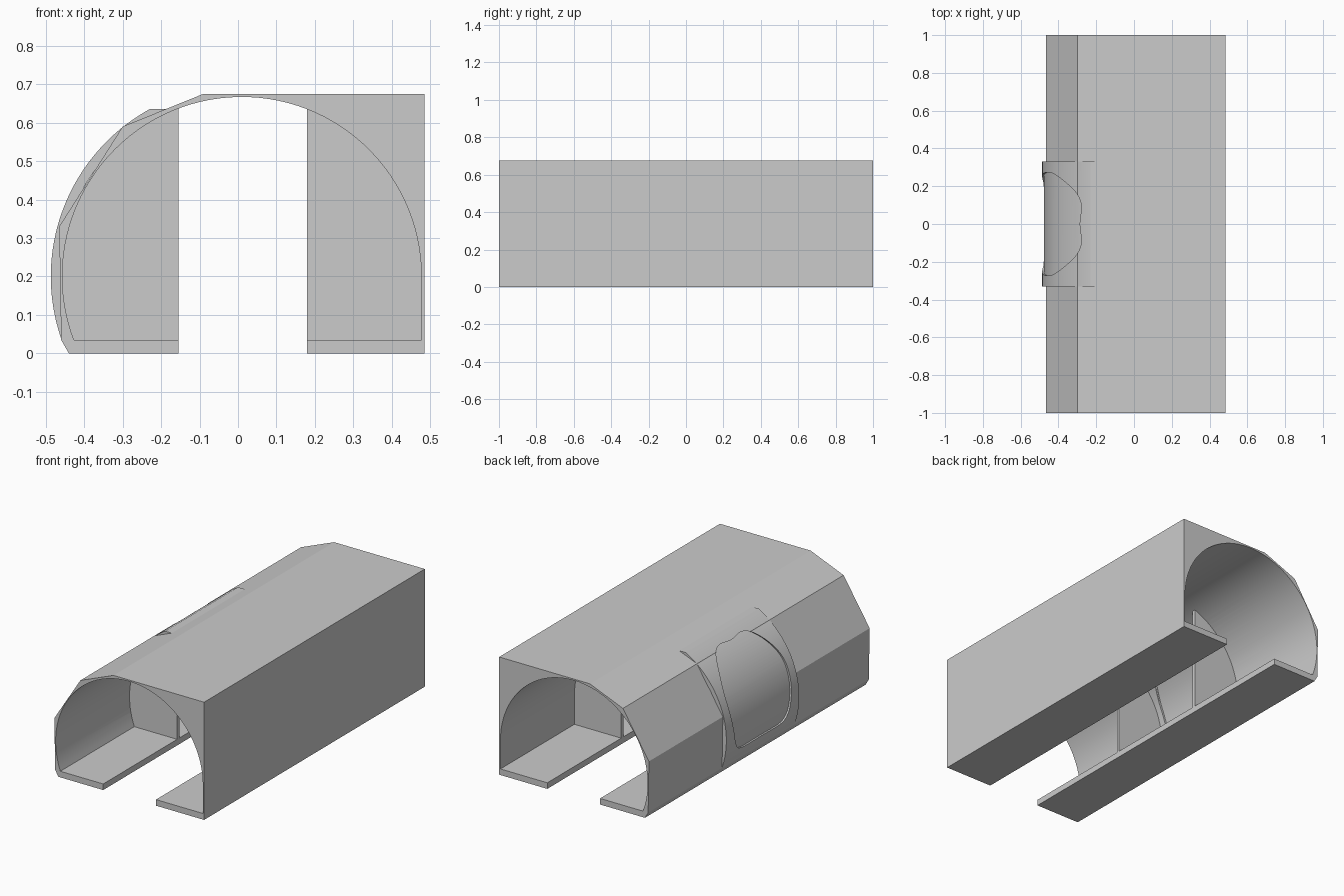
import bpy, bmesh, math

if "Cube" in bpy.data.objects:
    bpy.data.objects.remove(bpy.data.objects["Cube"])

CX, CZ = 0.01, 0.20        # centre of the arch
R_IN, R_OUT = 0.467, 0.497  # inner arch and outer plate radii


def arc(r, a0, a1, n):
    """Points on the arch circle, angles in radians."""
    return [(CX + r * math.cos(a0 + (a1 - a0) * i / n),
             CZ + r * math.sin(a0 + (a1 - a0) * i / n)) for i in range(n + 1)]


def left_angle(r, z):
    """Angle of the left-hand arch point at height z."""
    return math.pi - math.asin((z - CZ) / r)


def prism(name, pts, start, end, axis="y"):
    """Extrude a closed profile: (x, z) along y, or (y, z) along x."""
    bm = bmesh.new()
    place = (lambda p: (p[0], start, p[1])) if axis == "y" else (lambda p: (start, p[0], p[1]))
    face = bm.faces.new([bm.verts.new(place(p)) for p in pts])
    ext = bmesh.ops.extrude_face_region(bm, geom=[face])
    move = (0, end - start, 0) if axis == "y" else (end - start, 0, 0)
    bmesh.ops.translate(bm, vec=move,
                        verts=[v for v in ext["geom"] if isinstance(v, bmesh.types.BMVert)])
    bmesh.ops.recalc_face_normals(bm, faces=bm.faces)
    mesh = bpy.data.meshes.new(name)
    bm.to_mesh(mesh)
    bm.free()
    ob = bpy.data.objects.new(name, mesh)
    bpy.context.collection.objects.link(ob)
    return ob


def activate(ob):
    bpy.ops.object.select_all(action="DESELECT")
    ob.select_set(True)
    bpy.context.view_layer.objects.active = ob


def boolean(ob, cutter, op):
    mod = ob.modifiers.new("window", "BOOLEAN")
    mod.operation, mod.object, mod.solver = op, cutter, "EXACT"
    activate(ob)
    bpy.ops.object.modifier_apply(modifier=mod.name)


def smooth_loop(pts, steps=6):
    """Closed Catmull-Rom curve through pts."""
    out, n = [], len(pts)
    for i in range(n):
        p = [pts[(i + k - 1) % n] for k in range(4)]
        for s in range(steps):
            t = s / steps
            out.append(tuple(0.5 * (2 * b + (c - a) * t + (2 * a - 5 * b + 4 * c - d) * t * t
                                    + (3 * b - a - 3 * c + d) * t ** 3)
                             for a, b, c, d in zip(*p)))
    return out


# Main shell: faceted outside, round arch inside, slot in the floor
outer = [(-0.155, 0.035), (-0.155, 0), (-0.44, 0), (-0.46, 0.035), (-0.465, 0.33), (-0.30, 0.59),
         (-0.09, 0.675), (0.485, 0.675), (0.485, 0), (0.18, 0), (0.18, 0.035), (0.477, 0.035)]
shell = prism("shell", outer + arc(R_IN, 0, left_angle(R_IN, 0.035), 64), -1, 1)

# Curved plate standing proud of the left side
R_PL = 0.472
plate_pts = (arc(R_OUT, left_angle(R_OUT, 0.035), left_angle(R_OUT, 0.635), 40)
             + [(-0.19, 0.635)]
             + arc(R_PL, left_angle(R_PL, 0.635), left_angle(R_PL, 0.035), 40))
plate = prism("window_plate", plate_pts, -0.33, 0.33)

# Window outline, mirrored about y = 0
half = [(0.10, 0.604), (0.17, 0.580), (0.23, 0.515), (0.268, 0.43), (0.272, 0.33),
        (0.258, 0.22), (0.235, 0.14), (0.18, 0.10)]
outline = smooth_loop([(0, 0.598)] + half + [(0, 0.098)] + [(-y, z) for y, z in reversed(half)])
cutter = prism("window_cutter", outline, -0.6, -0.1, "x")
cutter.hide_render = True

# Recessed pane filling the window
pane = prism("window_pane",
             arc(0.487, left_angle(0.487, 0.05), left_angle(0.487, 0.63), 40)
             + arc(0.478, left_angle(0.478, 0.63), left_angle(0.478, 0.05), 40), -0.31, 0.31)
boolean(pane, cutter, "INTERSECT")
for ob in (shell, plate):
    boolean(ob, cutter, "DIFFERENCE")
bpy.data.objects.remove(cutter)

# Thin partitions on both sides of the passage
R_PT = 0.469
left_pts = [(-0.155, 0.03)] + arc(R_PT, left_angle(R_PT, 0.03),
                                  math.acos((-0.155 - CX) / R_PT), 32)
right_pts = [(0.18, 0.03), (0.48, 0.03)] + arc(R_PT, 0, math.acos((0.18 - CX) / R_PT), 32)
partitions = []
for y, end in ((-0.32, "front"), (0.32, "back")):
    for side, pts in (("left", left_pts), ("right", right_pts)):
        partitions.append(prism(f"{side}_{end}_partition", pts, y - 0.01, y + 0.01))

for ob in [shell, plate, pane] + partitions:
    activate(ob)
    bpy.ops.object.shade_smooth_by_angle(angle=math.radians(15))
